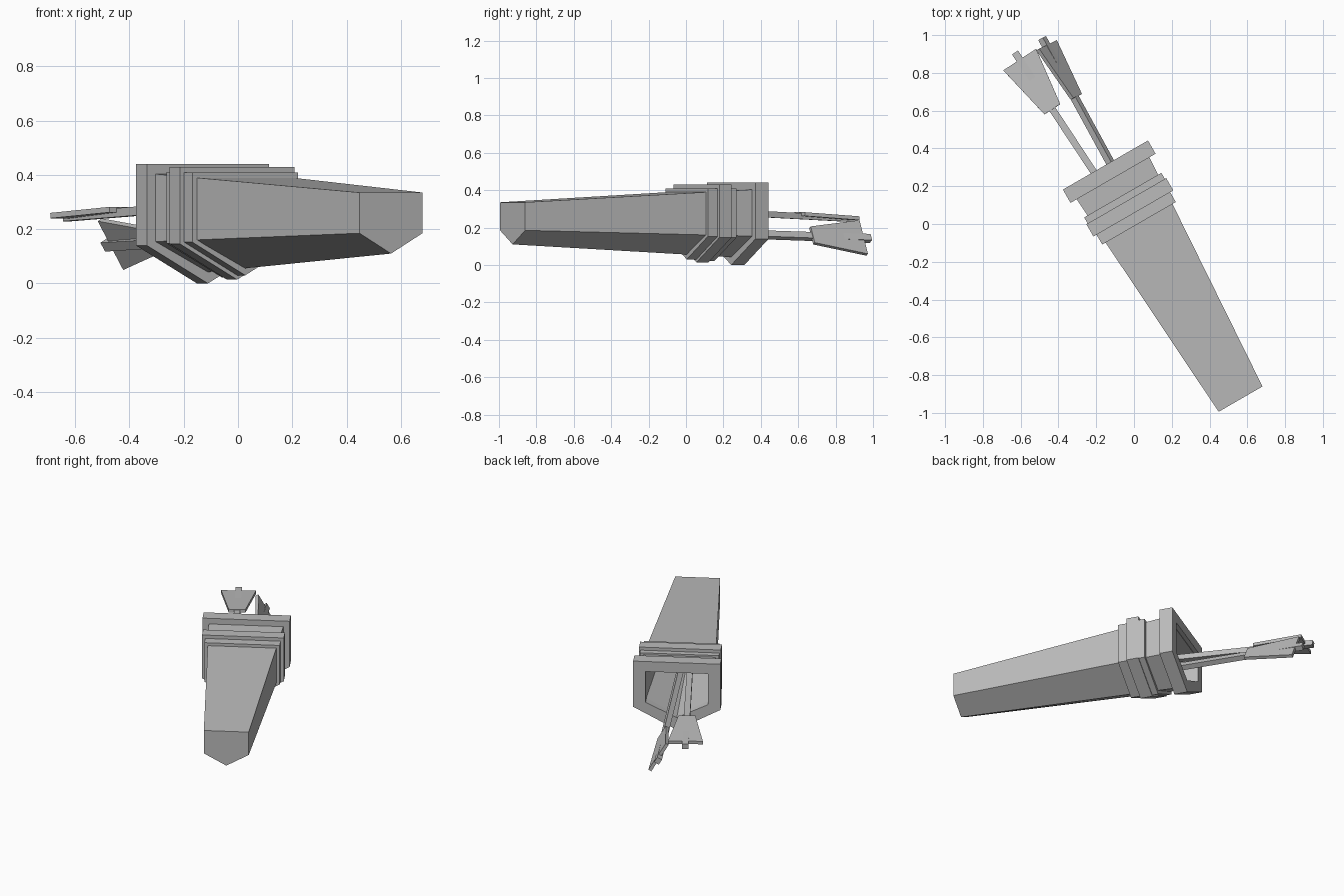
import bpy, bmesh
from math import radians
from mathutils import Matrix, Vector

cube = bpy.data.objects.get("Cube")
if cube:
    bpy.data.objects.remove(cube, do_unlink=True)

grey = bpy.data.materials.new("plain grey")
grey.use_nodes = True
COLOUR = (0.5, 0.5, 0.5, 1)
grey.diffuse_color = COLOUR
grey.node_tree.nodes["Principled BSDF"].inputs["Base Color"].default_value = COLOUR

# The quiver lies along local y, turned on the ground
TURN = Matrix.Rotation(radians(30), 4, 'Z')
MIDDLE = 0.025


def loft(name, rings, matrix, closed=False):
    """Skin a row of equal rings; cap the ends unless the row closes on itself."""
    bm = bmesh.new()
    rows = [[bm.verts.new(p) for p in ring] for ring in rings]
    pairs = list(zip(rows, rows[1:]))
    if closed:
        pairs.append((rows[-1], rows[0]))
    else:
        bm.faces.new(rows[0])
        bm.faces.new(rows[-1])
    for a, b in pairs:
        for i in range(len(a)):
            j = (i + 1) % len(a)
            bm.faces.new((a[i], a[j], b[j], b[i]))
    bmesh.ops.recalc_face_normals(bm, faces=bm.faces)
    mesh = bpy.data.meshes.new(name)
    bm.to_mesh(mesh)
    bm.free()
    mesh.materials.append(grey)
    obj = bpy.data.objects.new(name, mesh)
    obj.matrix_world = matrix
    bpy.context.collection.objects.link(obj)
    return obj


def section(y, half, top, shoulder, keel):
    """Five-sided cross-section: flat top, upright sides, V-shaped base."""
    m = MIDDLE
    return [(m - half, y, top), (m + half, y, top), (m + half, y, shoulder),
            (m, y, keel), (m - half, y, shoulder)]


def collar(name, y0, y1, outer, inner):
    loft(name, [section(y0, *outer), section(y1, *outer),
                section(y1, *inner), section(y0, *inner)], TURN, closed=True)


def box_ring(y, wide, thick, lift=0):
    return [(-wide, y, lift - thick), (wide, y, lift - thick),
            (wide, y, lift + thick), (-wide, y, lift + thick)]


# Hollow tapering body, skinned outside and then back down inside
loft("quiver_body", [
    section(-1.085, 0.134, 0.335, 0.185, 0.11),
    section(0.32, 0.226, 0.406, 0.153, 0.039),
    section(0.32, 0.19, 0.37, 0.172, 0.08),
    section(-1.04, 0.1, 0.3, 0.205, 0.15)], TURN)

# Stacked bands around the body and the heavy rim at the mouth
core = (0.19, 0.375, 0.165, 0.075)
collar("front_band", -0.01, 0.05, (0.225, 0.408, 0.152, 0.03), core)
collar("middle_band", 0.05, 0.125, (0.244, 0.43, 0.146, 0.014), core)
collar("back_band", 0.125, 0.162, (0.236, 0.41, 0.148, 0.022), core)
collar("mouth_rim", 0.265, 0.346, (0.26, 0.44, 0.14, 0.0),
       (0.186, 0.374, 0.172, 0.08))


# Arrows: square shaft with one flat flared feather plate
def arrow(name, tail, direction, roll):
    along = Vector(direction).normalized()
    side = along.cross(Vector((0, 0, 1))).normalized()
    up = side.cross(along)
    frame = Matrix((side, along, up)).transposed().to_4x4()
    matrix = Matrix.Translation(tail) @ frame @ Matrix.Rotation(radians(roll), 4, 'Y')
    loft(name + "_shaft", [box_ring(-1.3, 0.017, 0.017),
                           box_ring(0.045, 0.019, 0.016)], matrix)
    loft(name + "_feather", [box_ring(-0.315, 0.05, 0.01, 0.011),
                             box_ring(0, 0.104, 0.01, 0.003)], matrix)


arrow("upper_arrow", (-0.605, 0.87, 0.247), (-0.55, 0.835, -0.045), 0)
arrow("lower_arrow", (-0.465, 0.945, 0.143), (-0.48, 0.877, -0.03), 60)
